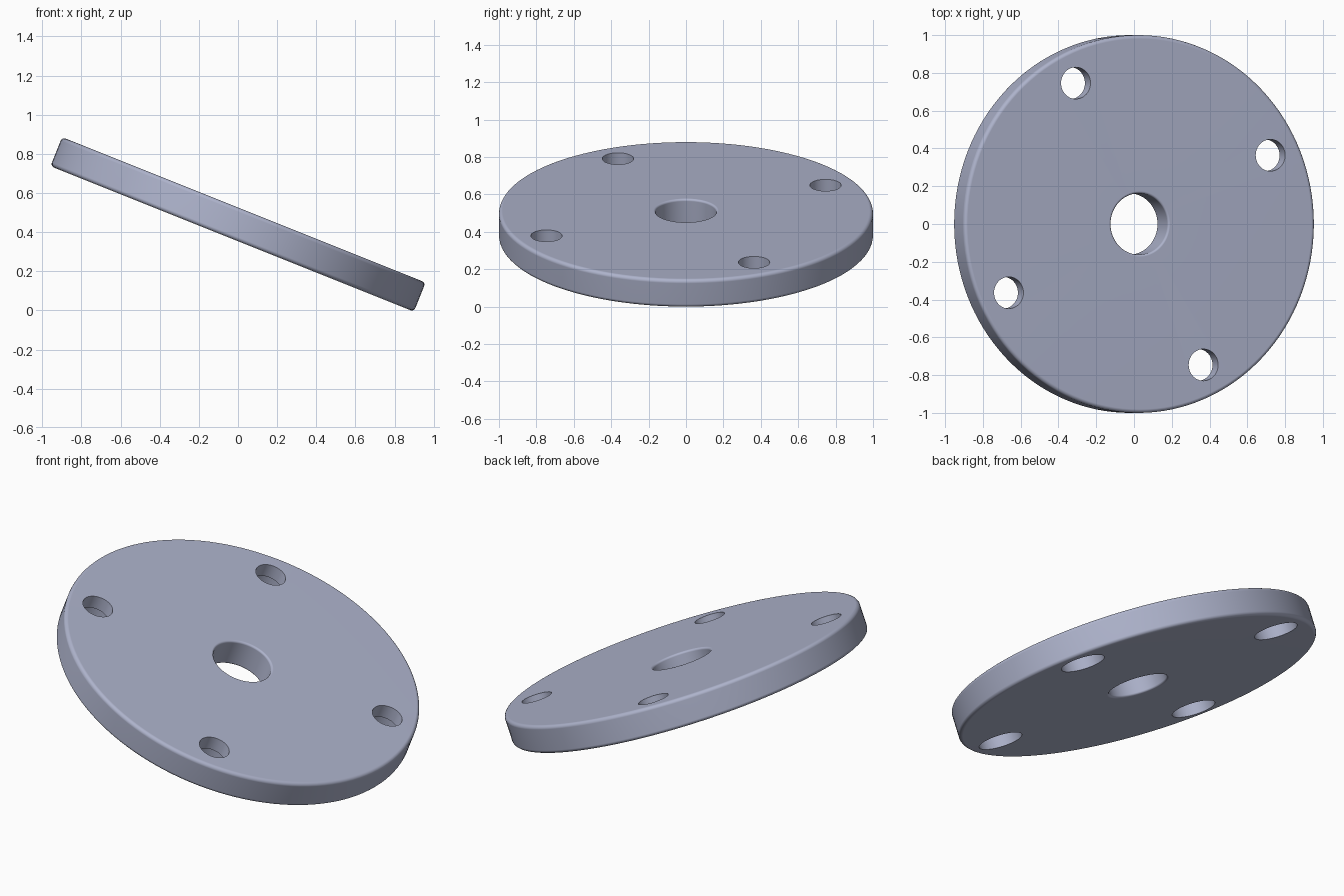
import bpy, bmesh, math
from mathutils import Matrix, Vector

cube = bpy.data.objects.get("Cube")
if cube:
    bpy.data.objects.remove(cube, do_unlink=True)

HALF = 0.08              # half thickness of the disc
BORE = 0.162             # centre bore radius
TILT = math.radians(21.8)

metal = bpy.data.materials.new("blue_grey_metal")
metal.use_nodes = True
colour = (0.42, 0.45, 0.60, 1)
metal.diffuse_color = colour
metal.node_tree.nodes["Principled BSDF"].inputs["Base Color"].default_value = colour


def fillet(cx, cz, radius, start, steps=5):
    """Quarter-circle of profile points, counter-clockwise from start degrees."""
    angles = [math.radians(start + 90 * i / steps) for i in range(steps + 1)]
    return [(cx + radius * math.cos(a), cz + radius * math.sin(a)) for a in angles]


def lathe(name, profile, segments, closed):
    """Revolve an (r, z) profile around z."""
    bm = bmesh.new()
    rings = []
    for r, z in profile:
        rings.append([bm.verts.new((r * math.cos(t), r * math.sin(t), z))
                      for t in (2 * math.pi * s / segments for s in range(segments))])
    pairs = list(zip(rings, rings[1:]))
    if closed:
        pairs.append((rings[-1], rings[0]))
    else:
        bm.faces.new(rings[0])
        bm.faces.new(rings[-1])
    for a, b in pairs:
        for i in range(segments):
            j = (i + 1) % segments
            bm.faces.new((a[i], a[j], b[j], b[i]))
    bmesh.ops.recalc_face_normals(bm, faces=bm.faces)
    mesh = bpy.data.meshes.new(name)
    bm.to_mesh(mesh)
    bm.free()
    mesh.materials.append(metal)
    obj = bpy.data.objects.new(name, mesh)
    bpy.context.collection.objects.link(obj)
    return obj


# Disc with rounded outer rim and rounded centre bore
R, r = 0.02, 0.012
profile = (fillet(1 - R, -HALF + R, R, -90) + fillet(1 - R, HALF - R, R, 0)
           + fillet(BORE + r, HALF - r, r, 90) + fillet(BORE + r, -HALF + r, r, 180))
disc = lathe("flange_disc", profile, 128, True)

# Four stepped bolt holes, wider on the underside
bpy.context.view_layer.objects.active = disc
for k in range(4):
    cutter = lathe("bolt_hole_cutter",
                   [(0.12, -0.2), (0.12, 0), (0.084, 0), (0.084, 0.2)], 48, False)
    angle = math.radians(26 + 90 * k)
    cutter.location = (0.83 * math.cos(angle), 0.83 * math.sin(angle), 0)
    cutter.hide_render = True
    mod = disc.modifiers.new("bolt_hole", 'BOOLEAN')
    mod.operation = 'DIFFERENCE'
    mod.solver = 'EXACT'
    mod.object = cutter
    bpy.context.view_layer.update()
    bpy.ops.object.modifier_apply(modifier=mod.name)
    bpy.data.objects.remove(cutter, do_unlink=True)

# Tilt the disc and rest it on the ground
disc.data.transform(Matrix.Rotation(TILT, 4, 'Y'))
low = min(v.co.z for v in disc.data.vertices)
disc.data.transform(Matrix.Translation(Vector((0, 0, -low))))

# Smooth curved walls, keeping flat faces and hole edges crisp
for o in bpy.context.selected_objects:
    o.select_set(False)
disc.select_set(True)
bpy.ops.object.shade_smooth_by_angle(angle=math.radians(30))
weighted = disc.modifiers.new("even_shading", 'WEIGHTED_NORMAL')
weighted.keep_sharp = True
